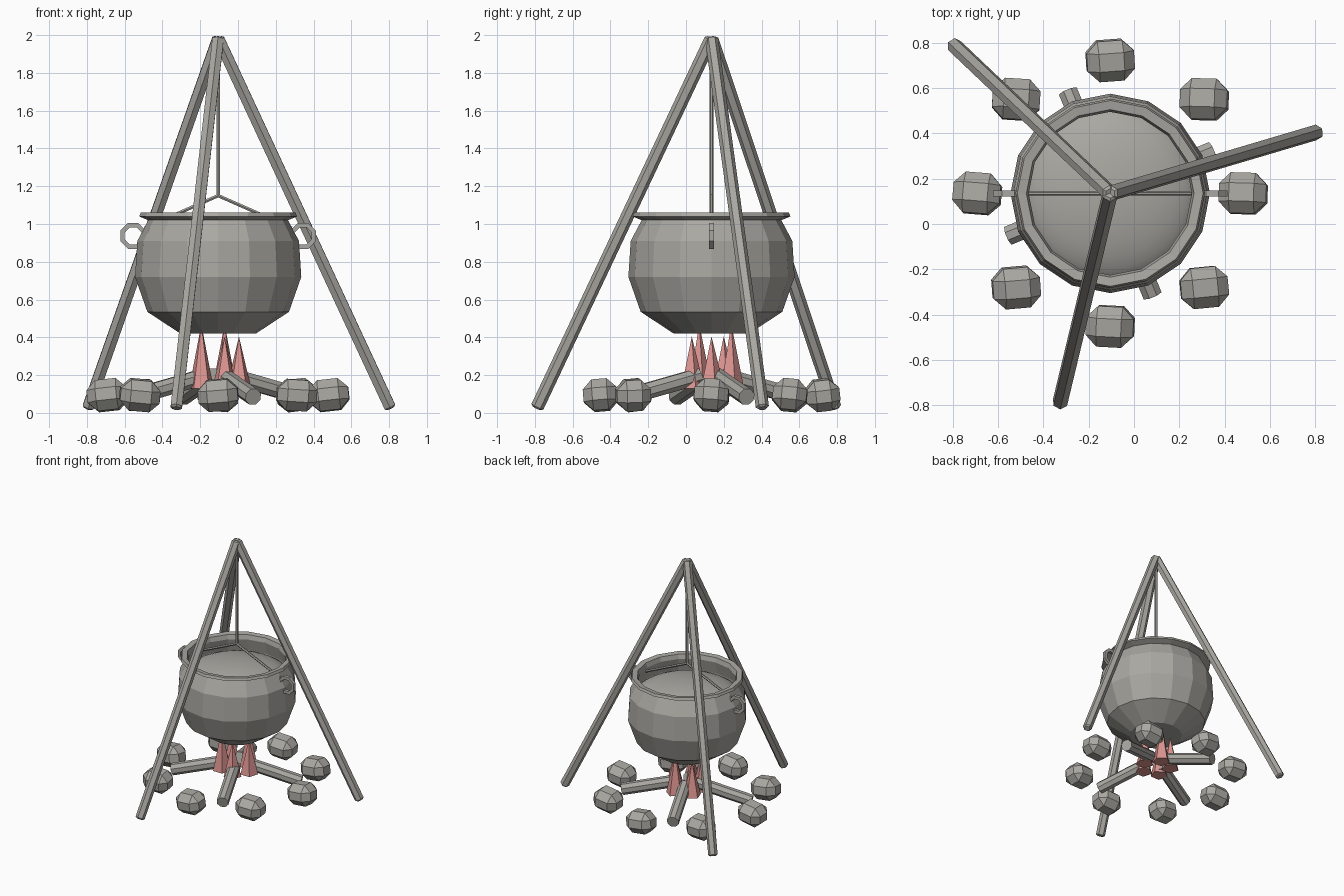
import bpy, bmesh, math, random
from mathutils import Vector, Matrix

if "Cube" in bpy.data.objects:
    bpy.data.objects.remove(bpy.data.objects["Cube"])

random.seed(4)
CX, CY = -0.105, 0.135          # axis of tripod and pot


def material(name, rgb):
    m = bpy.data.materials.new(name)
    m.diffuse_color = (*rgb, 1)
    m.use_nodes = True
    m.node_tree.nodes["Principled BSDF"].inputs["Base Color"].default_value = m.diffuse_color
    return m


GREY = material("warm_grey", (0.40, 0.39, 0.36))
RED = material("flame_red", (0.72, 0.30, 0.28))


def finish(bm, name, mat, smooth=False):
    bmesh.ops.recalc_face_normals(bm, faces=bm.faces)
    for f in bm.faces:
        f.smooth = smooth
    me = bpy.data.meshes.new(name)
    bm.to_mesh(me)
    bm.free()
    me.materials.append(mat)
    ob = bpy.data.objects.new(name, me)
    bpy.context.collection.objects.link(ob)
    return ob


def polar(r, deg, z):
    a = math.radians(deg)
    return Vector((CX + r * math.cos(a), CY + r * math.sin(a), z))


def bar(name, p, q, r, sides, chamfer=0.0):
    """Straight prism from p to q with optional chamfered ends."""
    d = q - p
    bm = bmesh.new()
    bmesh.ops.create_cone(bm, cap_ends=True, segments=sides, radius1=r,
                          radius2=r, depth=d.length)
    if chamfer:
        caps = [f for f in bm.faces if abs(f.normal.z) > 0.9]
        edges = list({e for f in caps for e in f.edges})
        bmesh.ops.bevel(bm, geom=edges, offset=chamfer, segments=1, affect='EDGES')
    rot = Vector((0, 0, 1)).rotation_difference(d).to_matrix().to_4x4()
    bm.transform(Matrix.Translation((p + q) / 2) @ rot)
    return finish(bm, name, GREY)


def lathe(name, profile, sides, mat):
    """Spin (r, z) points about the pot axis; first point's ring is capped."""
    bm = bmesh.new()
    rings = [[bm.verts.new(polar(r, 360 * i / sides, z)) for i in range(sides)]
             for r, z in profile]
    for a, b in zip(rings, rings[1:]):
        for i in range(sides):
            j = (i + 1) % sides
            bm.faces.new((a[i], a[j], b[j], b[i]))
    bm.faces.new(rings[0])
    bm.faces.new(rings[-1])
    return finish(bm, name, mat)


# tripod legs
for i in range(3):
    bar(f"tripod_leg_{i + 1}", polar(0.952, 16.5 + 120 * i, 0.024),
        polar(0, 0, 1.985), 0.035, 6, 0.01)

# pot with flared rim and inner wall
lathe("pot", [(0.20, 0.42), (0.375, 0.535), (0.44, 0.72), (0.428, 0.91),
              (0.37, 1.02), (0.418, 1.04), (0.41, 1.06), (0.37, 1.055),
              (0.36, 1.02), (0.385, 0.92), (0.38, 0.80)], 16, GREY)

# contents of the pot: smooth shallow dome
bm = bmesh.new()
bmesh.ops.create_uvsphere(bm, u_segments=32, v_segments=16, radius=1)
bm.transform(Matrix.Translation((CX, CY, 0.865)) @ Matrix.Diagonal((0.40, 0.40, 0.14, 1)))
finish(bm, "stew", GREY, True)

# hanging rod and bail
top = polar(0, 0, 1.15)
bar("hanging_rod", top, polar(0, 0, 1.97), 0.011, 6)
for side, deg in (("right", 0), ("left", 180)):
    bar(f"bail_{side}", top, polar(0.39, deg, 0.978), 0.010, 6)

# ring handles on the pot sides
for side, s in (("right", 1), ("left", -1)):
    bm = bmesh.new()
    n, m = 8, 4
    rings = []
    for i in range(n):
        a = 2 * math.pi * (i + 0.5) / n
        ring = []
        for k in range(m):
            b = 2 * math.pi * (k + 0.5) / m
            rr = 0.061 + 0.018 * math.cos(b)
            ring.append(bm.verts.new((CX + s * 0.45 + rr * math.cos(a),
                                      CY + 0.018 * math.sin(b),
                                      0.937 + rr * math.sin(a))))
        rings.append(ring)
    for i in range(n):
        a, b = rings[i], rings[(i + 1) % n]
        for k in range(m):
            l = (k + 1) % m
            bm.faces.new((a[k], a[l], b[l], b[k]))
    finish(bm, f"handle_{side}", GREY)

# firewood logs leaning to the middle
for i in range(4):
    ang = 22.5 + 90 * i
    bar(f"log_{i + 1}", polar(0.485, ang, 0.085), polar(0.07, ang, 0.195), 0.046, 8)

# flames
for i in range(5):
    h = 0.34 if i % 2 else 0.275
    bm = bmesh.new()
    bmesh.ops.create_cone(bm, cap_ends=True, segments=5, radius1=0.068,
                          radius2=0, depth=h)
    bm.transform(Matrix.Translation(polar(0.11, 72 * i, 0.13 + h / 2))
                 @ Matrix.Rotation(math.radians(72 * i), 4, 'Z'))
    finish(bm, f"flame_{i + 1}", RED)

# ring of chunky stones
for i in range(8):
    bm = bmesh.new()
    bmesh.ops.create_cube(bm, size=1)
    bm.transform(Matrix.Diagonal((0.21, 0.18, 0.165, 1)))
    bmesh.ops.bevel(bm, geom=list(bm.edges), offset=0.05, segments=1, affect='EDGES')
    rx, ry, rz = (math.radians(random.uniform(-8, 8)) for _ in range(3))
    rot = (Matrix.Rotation(rz, 4, 'Z') @ Matrix.Rotation(ry, 4, 'Y')
           @ Matrix.Rotation(rx, 4, 'X'))
    bm.transform(Matrix.Translation(polar(0.587, 45 * i, 0.094)) @ rot)
    finish(bm, f"stone_{i + 1}", GREY)
